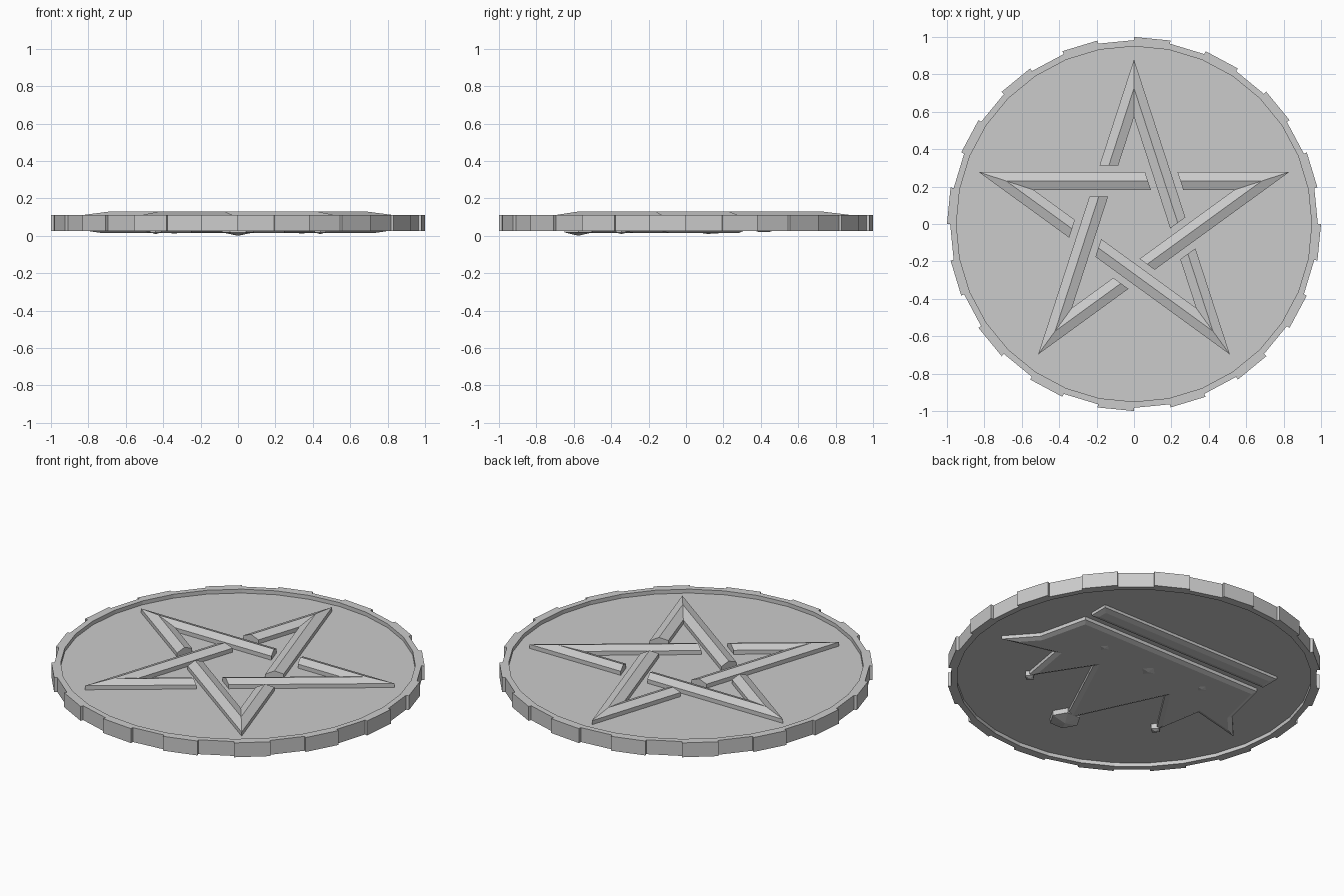
import bpy, bmesh, math
from mathutils import Vector

if "Cube" in bpy.data.objects:
    bpy.data.objects.remove(bpy.data.objects["Cube"])


def make(name, bm):
    bmesh.ops.recalc_face_normals(bm, faces=bm.faces[:])
    me = bpy.data.meshes.new(name)
    bm.to_mesh(me)
    bm.free()
    ob = bpy.data.objects.new(name, me)
    bpy.context.collection.objects.link(ob)
    return ob


def bridge(bm, a, b, closed=True):
    n = len(a)
    for i in range(n if closed else n - 1):
        j = (i + 1) % n
        bm.faces.new((a[i], a[j], b[j], b[i]))


# Coin: recessed faces, raised rim, alternating reeded edge
N, Z_TOP, Z_BOT = 32, 0.087, 0.047
bm = bmesh.new()


def ring(z, r_out, r_in):
    vs = []
    for i in range(N):
        r = r_out if i % 2 else r_in
        for k in (i, i + 1):
            a = 2 * math.pi * k / N
            vs.append(bm.verts.new((r * math.cos(a), r * math.sin(a), z)))
    return vs


rings = [ring(*p) for p in ((Z_BOT, .95, .95), (.025, .95, .95), (.025, 1, .983),
                            (.11, 1, .983), (.11, .95, .95), (Z_TOP, .95, .95))]
for a, b in zip(rings, rings[1:]):
    bridge(bm, a, b)
bm.faces.new(rings[0])
bm.faces.new(rings[-1])
bmesh.ops.remove_doubles(bm, verts=bm.verts[:], dist=1e-5)
make("coin_disc", bm)

# Woven star: five V pieces, each with one long and one short leg
R, W, GAP, CY = 0.872, 0.095, 0.035, 0.008
RIN = R * math.sin(math.radians(18))


def cross(a1, d1, a2, d2):
    a1, a2 = math.radians(a1), math.radians(a2)
    s = math.sin(a2 - a1)
    return ((d1 * math.sin(a2) - d2 * math.sin(a1)) / s,
            (d2 * math.cos(a1) - d1 * math.cos(a2)) / s)


for k in range(5):
    t = 72 * k
    bm = bmesh.new()
    rows = [[], [], []]
    for d, z in ((0, Z_TOP - .005), (0, .111), (W / 2, .13), (W, .111), (W, Z_TOP - .005)):
        pts = (cross(18 + t, RIN - d, -54 + t, RIN - W - GAP),
               cross(18 + t, RIN - d, 162 + t, RIN - d),
               cross(162 + t, RIN - d, 90 + t, RIN + GAP))
        for row, (x, y) in zip(rows, pts):
            row.append(bm.verts.new((x, y + CY, z)))
    bridge(bm, rows[0], rows[1])
    bridge(bm, rows[1], rows[2])
    bm.faces.new(rows[0])
    bm.faces.new(rows[2])
    make("star_point_%d" % (k + 1), bm)


# Crown on the underside
def plate(name, outline, z0, z1, z2, inset):
    bm = bmesh.new()
    lo = [bm.verts.new((x, y, z0)) for x, y in outline]
    hi = [bm.verts.new((x, y, z1)) for x, y in outline]
    bridge(bm, lo, hi)
    bm.faces.new(lo)
    f = bm.faces.new(hi)
    bmesh.ops.recalc_face_normals(bm, faces=bm.faces[:])
    bmesh.ops.inset_region(bm, faces=[f], thickness=inset, use_even_offset=True)
    for v in f.verts:
        v.co.z = z2
    return make(name, bm)


half = [(.25, -.04), (.45, -.35), (.5, -.06), (.81, -.137), (.67, .02), (.6, .31)]
outline = [(0, -.57)] + half + [(-x, y) for x, y in reversed(half)]
plate("crown_body", outline, Z_BOT + .005, .027, .016, .025)
plate("crown_band", [(-.6, .36), (.6, .36), (.6, .475), (-.6, .475)],
      Z_BOT + .005, .03, .02, .03)


# Knobs on the prongs and gems on the crown
def gem(name, x, y, r, z_tip, sides):
    bm = bmesh.new()
    top, low = [], []
    for i in range(sides):
        a = 2 * math.pi * i / sides
        for vs, z in ((top, Z_BOT + .003), (low, .018)):
            vs.append(bm.verts.new((x + r * math.cos(a), y + r * math.sin(a), z)))
    tip = bm.verts.new((x, y, z_tip))
    bridge(bm, top, low)
    bm.faces.new(top)
    for i in range(sides):
        bm.faces.new((low[i], low[(i + 1) % sides], tip))
    make(name, bm)


gem("crown_knob_centre", 0, -.575, .085, 0, 6)
gem("crown_gem_centre", 0, .12, .055, .009, 4)
for s, side in ((1, "right"), (-1, "left")):
    gem("crown_knob_" + side, s * .44, -.345, .03, .009, 4)
    gem("crown_gem_" + side, s * .34, .16, .04, .011, 4)
